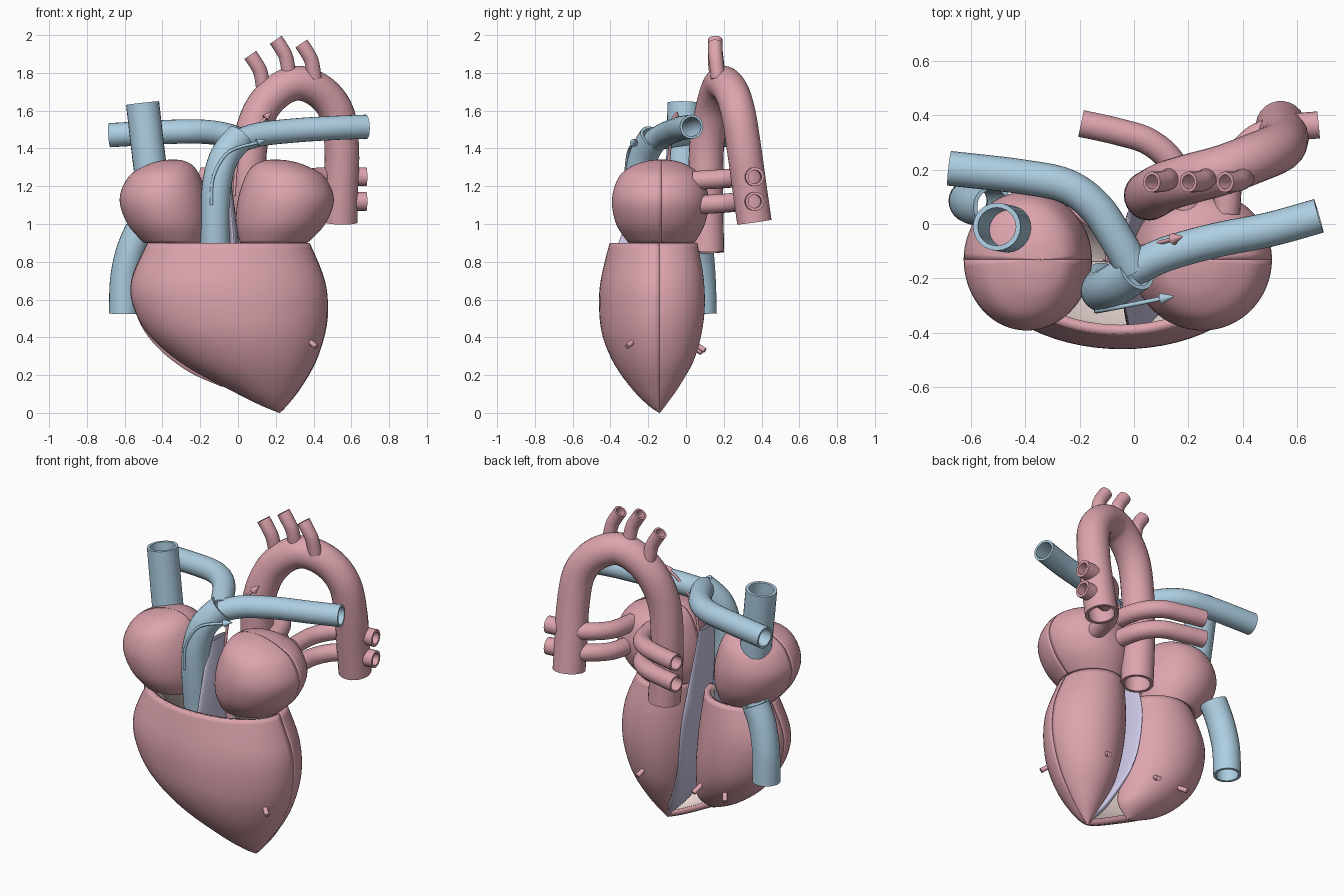
import bpy, bmesh, math
from mathutils import Vector


def mat(name, c):
    m = bpy.data.materials.new(name)
    m.diffuse_color = (*c, 1)
    return m


PINK = mat("muscle_pink", (0.72, 0.37, 0.42))
BLUE = mat("vein_blue", (0.42, 0.62, 0.76))
PALE = mat("lining_pale", (0.84, 0.70, 0.67))
LILAC = mat("septum_lilac", (0.62, 0.58, 0.80))
SEAM = -0.14


def smooth_rows(rows, n):
    """Catmull-Rom interpolation through rows of numbers."""
    p = [rows[0]] + list(rows) + [rows[-1]]
    out = []
    for k in range(1, len(p) - 2):
        for s in range(n):
            t = s / n
            out.append([0.5 * (2 * b + (c - a) * t + (2 * a - 5 * b + 4 * c - d) * t * t
                               + (3 * b - a - 3 * c + d) * t ** 3)
                        for a, b, c, d in zip(p[k - 1], p[k], p[k + 1], p[k + 2])])
    return out + [list(rows[-1])]


def finish(name, bm, mats):
    bmesh.ops.remove_doubles(bm, verts=bm.verts, dist=0.0005)
    me = bpy.data.meshes.new(name)
    bm.to_mesh(me)
    bm.free()
    for m in mats:
        me.materials.append(m)
    ob = bpy.data.objects.new(name, me)
    bpy.context.collection.objects.link(ob)
    bpy.ops.object.select_all(action='DESELECT')
    ob.select_set(True)
    bpy.context.view_layer.objects.active = ob
    bpy.ops.object.shade_smooth_by_angle(angle=math.radians(40))
    return ob


def bridge(bm, rings, closed):
    for a, b in zip(rings, rings[1:]):
        n = len(a)
        for i in range(n if closed else n - 1):
            j = (i + 1) % n
            bm.faces.new((a[i], b[i], b[j], a[j]))


def shell(name, rows, a0=0, a1=360, color=PINK, wall=0.035, seam=SEAM):
    """Loft of (z, x left, x right, y front, y back) rows, listed top to bottom."""
    bm = bmesh.new()
    closed = a1 - a0 == 360
    n = 48 if closed else 32
    rings = []
    for z, xl, xr, yf, yb in smooth_rows(rows, 5):
        ring = []
        for i in range(n if closed else n + 1):
            a = math.radians(a0 + (a1 - a0) * i / n)
            s = math.sin(a)
            y = seam + s * ((yb - seam) if s > 0 else (seam - yf))
            ring.append(bm.verts.new(((xl + xr) / 2 + (xr - xl) / 2 * math.cos(a), y, z)))
        rings.append(ring)
    bridge(bm, rings, closed)
    ob = finish(name, bm, [color, PALE])
    if wall:
        so = ob.modifiers.new("wall", 'SOLIDIFY')
        so.thickness = wall
        so.offset = -1
        so.material_offset = 1
    return ob


def tube(name, pts, r, color, r2=None, wall=0.2):
    """Hollow vessel through pts; the inner wall and rims are part of the mesh."""
    r2 = r if r2 is None else r2
    path = [Vector(p) for p in smooth_rows(pts, 8)]
    bm = bmesh.new()
    m, n = len(path), 24
    outer, inner = [], []
    side = None
    for i, p in enumerate(path):
        t = (path[min(i + 1, m - 1)] - path[max(i - 1, 0)]).normalized()
        side = t.orthogonal() if side is None else side - t * side.dot(t)
        side.normalize()
        up = t.cross(side)
        rad = r + (r2 - r) * i / (m - 1)
        for lst, q in ((outer, rad), (inner, rad * (1 - wall))):
            lst.append([bm.verts.new(p + (side * math.cos(k * math.tau / n)
                                          + up * math.sin(k * math.tau / n)) * q) for k in range(n)])
    bridge(bm, outer + inner[::-1] + [outer[0]], True)
    bmesh.ops.recalc_face_normals(bm, faces=bm.faces)
    return finish(name, bm, [color])


def arrow(name, pts, color):
    """Thin flow arrow with a cone head."""
    tube(name + "_shaft", pts, 0.008, color, wall=0.9)
    d = (Vector(pts[-1]) - Vector(pts[-2])).normalized()
    e = Vector(pts[-1])
    tube(name + "_head", [e, e + d * 0.025, e + d * 0.05], 0.022, color, r2=0.001, wall=0.9)


# Ventricles: one front wall, two back lobes
shell("ventricle_front_wall", [
    (0.90, -0.48, 0.38, -0.405, 0), (0.70, -0.565, 0.46, -0.452, 0), (0.55, -0.55, 0.475, -0.46, 0),
    (0.40, -0.46, 0.455, -0.44, 0), (0.25, -0.28, 0.40, -0.375, 0), (0.12, -0.04, 0.32, -0.28, 0),
    (0.04, 0.12, 0.26, -0.20, 0), (0.0, 0.219, 0.221, -0.142, 0)], 180, 360)
shell("right_ventricle_back", [
    (0.90, -0.48, -0.07, -0.2, 0.06), (0.70, -0.565, -0.04, -0.2, 0.095), (0.50, -0.53, -0.02, -0.2, 0.095),
    (0.35, -0.43, -0.01, -0.2, 0.055), (0.22, -0.265, 0.0, -0.2, -0.03), (0.14, -0.09, -0.07, -0.2, -0.138)], 0, 180)
shell("left_ventricle_back", [
    (0.90, 0.02, 0.38, -0.2, 0.06), (0.70, 0.015, 0.46, -0.2, 0.095), (0.50, 0.03, 0.475, -0.2, 0.095),
    (0.30, 0.07, 0.425, -0.2, 0.05), (0.15, 0.13, 0.345, -0.2, -0.03), (0.05, 0.185, 0.27, -0.2, -0.1),
    (0.0, 0.219, 0.221, -0.2, -0.138)], 0, 180)

# Dividing wall
shell("septum", [
    (1.25, -0.07, -0.04, -0.2, -0.05), (0.95, -0.05, 0.0, -0.34, 0.0), (0.70, -0.04, 0.02, -0.40, 0.06),
    (0.40, 0.0, 0.06, -0.39, 0.04), (0.15, 0.10, 0.17, -0.28, -0.05), (0.04, 0.19, 0.23, -0.17, -0.12)],
    color=LILAC, wall=0)

# Atria: the left one mirrors the right one, slightly wider
atrium = [
    (1.342, -0.343, -0.341, -0.131, -0.129), (1.335, -0.41, -0.29, -0.20, -0.06), (1.31, -0.49, -0.24, -0.28, 0.01),
    (1.25, -0.58, -0.20, -0.355, 0.085), (1.13, -0.627, -0.165, -0.392, 0.12),
    (1.0, -0.585, -0.155, -0.37, 0.10), (0.90, -0.50, -0.175, -0.305, 0.045)]
flip = lambda x: 0.508 - (x + 0.627) * 1.1
left = [(z, flip(xr), flip(xl), yf, yb) for z, xl, xr, yf, yb in atrium]
for side, rows in (("right", atrium), ("left", left)):
    shell(side + "_atrium_front", rows, 180, 360, seam=-0.13)
    shell(side + "_atrium_back", rows, 0, 180, seam=-0.13)

# Valve funnels between the chambers
for side, x in (("right", -0.30), ("left", 0.19)):
    shell(side + "_valve", [(0.91, x - 0.14, x + 0.14, -0.27, 0.0), (0.84, x - 0.10, x + 0.10, -0.23, -0.05),
                            (0.74, x - 0.04, x + 0.04, -0.17, -0.11)], color=PALE, wall=0.01)

# Aorta and its three branches
tube("aorta", [(0.07, 0.11, 0.85), (0.055, 0.105, 1.15), (0.065, 0.11, 1.42), (0.12, 0.14, 1.6),
               (0.22, 0.17, 1.71), (0.33, 0.2, 1.745), (0.45, 0.245, 1.69), (0.53, 0.28, 1.57),
               (0.55, 0.31, 1.38), (0.545, 0.335, 1.2), (0.54, 0.362, 1.01)], 0.092, PINK)
for i, (x, z) in enumerate(((0.13, 1.71), (0.265, 1.79), (0.40, 1.77))):
    tube("arch_branch_%d" % (i + 1), [(x + 0.005, 0.17, z), (x - 0.01, 0.16, z + 0.09), (x - 0.035, 0.155, z + 0.14),
                                      (x - 0.065, 0.155, z + 0.185)], 0.038, PINK, wall=0.3)

# Pulmonary veins
for i, z in enumerate((1.25, 1.12)):
    tube("left_pulmonary_vein_%d" % (i + 1), [(0.34, 0.04, z - 0.02), (0.36, 0.2, z - 0.01), (0.44, 0.31, z),
                                              (0.55, 0.35, z), (0.68, 0.365, z)], 0.05, PINK, wall=0.3)
    tube("right_pulmonary_vein_%d" % (i + 1), [(0.2, 0.04, z - 0.02), (0.15, 0.21, z - 0.01), (0.06, 0.3, z),
                                               (-0.06, 0.34, z), (-0.195, 0.37, z)], 0.05, PINK)

# Pulmonary trunk and arteries
tube("pulmonary_trunk", [(-0.12, -0.22, 0.85), (-0.12, -0.24, 1.05), (-0.11, -0.245, 1.22),
                         (-0.07, -0.225, 1.36), (0.01, -0.17, 1.46)], 0.078, BLUE)
tube("left_pulmonary_artery", [(0.0, -0.165, 1.44), (0.12, -0.11, 1.475), (0.3, -0.06, 1.495),
                               (0.5, -0.02, 1.508), (0.68, 0.03, 1.515)], 0.064, BLUE)
tube("right_pulmonary_artery", [(0.0, -0.17, 1.45), (-0.06, -0.06, 1.47), (-0.14, 0.06, 1.485), (-0.25, 0.14, 1.49),
                                (-0.42, 0.175, 1.485), (-0.68, 0.205, 1.47)], 0.064, BLUE)

# Great veins
tube("upper_great_vein", [(-0.455, -0.02, 1.22), (-0.48, -0.015, 1.42), (-0.505, -0.01, 1.64)], 0.088, BLUE)
tube("lower_great_vein", [(-0.52, 0.065, 0.97), (-0.57, 0.07, 0.85), (-0.60, 0.08, 0.7), (-0.605, 0.085, 0.525)],
     0.078, BLUE)

# Flow arrows
arrow("blue_flow", [(-0.14, -0.32, 1.1), (-0.13, -0.32, 1.25), (-0.05, -0.305, 1.38), (0.1, -0.275, 1.43)], BLUE)
arrow("pink_flow", [(-0.02, -0.1, 1.15), (0.0, -0.09, 1.35), (0.07, -0.075, 1.48), (0.145, -0.055, 1.56)], PINK)

# Small pegs on the ventricle walls
for i, (x, y, z, dx, dy) in enumerate(((0.39, -0.29, 0.37, 0.025, -0.02), (0.25, 0.07, 0.35, 0.01, 0.03),
                                       (-0.12, 0.055, 0.34, 0.01, 0.03), (-0.3, 0.05, 0.34, -0.02, 0.03))):
    tube("peg_%d" % (i + 1), [(x - dx, y - dy, z + 0.02), (x, y, z), (x + dx, y + dy, z - 0.02)], 0.014, PINK, wall=0.9)
